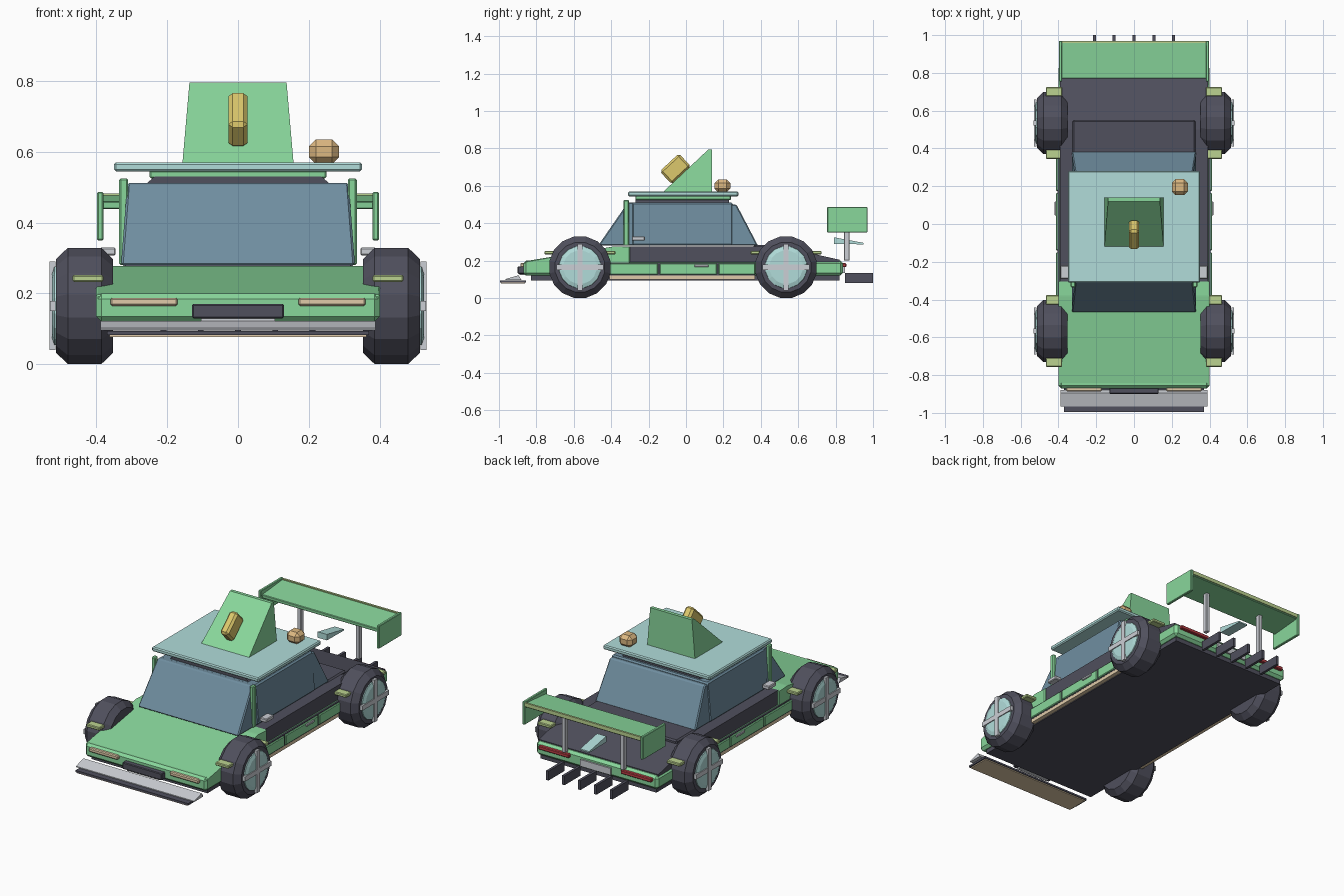
import bpy, bmesh
from math import radians, pi
from mathutils import Matrix, Vector

if "Cube" in bpy.data.objects:
    bpy.data.objects.remove(bpy.data.objects["Cube"])

COLS = dict(green=(.25, .68, .33), dark=(.08, .08, .11), teal=(.44, .72, .70), glass=(.16, .27, .35),
            tan=(.75, .6, .4), yellow=(.72, .58, .15), orange=(.72, .48, .22), grey=(.6, .62, .66),
            red=(.5, .05, .06), olive=(.5, .65, .28))
MATS = {}
for k, c in COLS.items():
    MATS[k] = bpy.data.materials.new(k)
    MATS[k].diffuse_color = (*c, 1)


def finish(name, bm, col, bevel=0):
    if bevel:
        bmesh.ops.bevel(bm, geom=bm.edges[:], offset=bevel, segments=1, affect='EDGES')
    bmesh.ops.recalc_face_normals(bm, faces=bm.faces[:])
    me = bpy.data.meshes.new(name)
    bm.to_mesh(me)
    bm.free()
    me.materials.append(MATS[col])
    ob = bpy.data.objects.new(name, me)
    bpy.context.collection.objects.link(ob)
    return ob


def box(name, x, y, z, col, bevel=0, tilt=0):
    """Box from (min, max) ranges, optionally tilted about x."""
    bm = bmesh.new()
    c = Vector([(r[0] + r[1]) / 2 for r in (x, y, z)])
    s = [r[1] - r[0] for r in (x, y, z)]
    bmesh.ops.create_cube(bm, size=1, matrix=Matrix.Diagonal((*s, 1)))
    if bevel:
        bmesh.ops.bevel(bm, geom=bm.edges[:], offset=bevel, segments=1, affect='EDGES')
    bmesh.ops.transform(bm, verts=bm.verts[:],
                        matrix=Matrix.Translation(c) @ Matrix.Rotation(radians(tilt), 4, 'X'))
    return finish(name, bm, col)


def pair(name, x, *args, **kw):
    """Left and right copies of a box."""
    box("right_" + name, x, *args, **kw)
    box("left_" + name, (-x[1], -x[0]), *args, **kw)


def prism(name, profile, half, col, bevel=0, top_half=None):
    """Side profile (y, z) extruded across x; width may taper with height."""
    zs = [p[1] for p in profile]
    lo, hi = min(zs), max(zs)
    th = half if top_half is None else top_half
    bm = bmesh.new()
    rows = []
    for s in (-1, 1):
        rows.append([bm.verts.new((s * (half + (th - half) * (z - lo) / (hi - lo)), y, z)) for y, z in profile])
        bm.faces.new(rows[-1])
    n = len(profile)
    for i in range(n):
        j = (i + 1) % n
        bm.faces.new((rows[0][i], rows[0][j], rows[1][j], rows[1][i]))
    return finish(name, bm, col, bevel)


def lathe(name, profile, center, side, col, seg=16):
    """Closed (x, radius) profile spun round the axle."""
    bm = bmesh.new()
    vs = [bm.verts.new((side * x, 0, r)) for x, r in profile]
    es = [bm.edges.new((vs[i], vs[i + 1])) for i in range(len(vs) - 1)]
    bmesh.ops.rotate(bm, verts=vs, cent=(0, 0, 0), matrix=Matrix.Rotation(pi / seg, 3, 'X'))
    bmesh.ops.spin(bm, geom=vs + es, cent=(0, 0, 0), axis=(1, 0, 0), angle=2 * pi, steps=seg, use_duplicate=False)
    bmesh.ops.remove_doubles(bm, verts=bm.verts[:], dist=1e-4)
    bmesh.ops.translate(bm, verts=bm.verts[:], vec=(0, *center))
    return finish(name, bm, col)


# Lower body, floor, hood and dark upper body
box("lower_body", (-.4, .4), (-.87, .84), (.12, .2), "green", .015)
box("floor", (-.38, .38), (-.83, .82), (.095, .125), "dark")
prism("hood", [(-.86, .17), (-.86, .197), (-.38, .277), (-.30, .277), (-.30, .17)], .4, "green", .005)
prism("dark_body", [(-.37, .19), (-.37, .262), (-.35, .277), (.5, .277), (.82, .205), (.82, .19)], .392, "dark")
box("engine_cover", (-.325, .325), (.36, .55), (.25, .285), "dark", .008)

# Cabin, glass and roof
prism("cabin", [(-.29, .28), (-.29, .51), (.25, .51), (.25, .28)], .335, "glass", .008, .315)
prism("cabin_top", [(-.27, .5), (-.27, .53), (.23, .53), (.23, .5)], .27, "dark", 0, .235)
prism("windshield", [(-.47, .28), (-.31, .512), (-.28, .512), (-.28, .28)], .33, "glass", .006, .312)
prism("rear_window", [(.24, .28), (.24, .5), (.27, .5), (.385, .28)], .33, "glass", .006, .312)
box("roof_base", (-.25, .25), (-.27, .24), (.525, .547), "green", .004)
box("roof", (-.35, .35), (-.31, .28), (.544, .57), "teal", .006)
pair("pillar", (.31, .335), (-.335, -.305), (.28, .525), "green", .005)
pair("mirror", (.345, .39), (-.29, -.22), (.307, .33), "grey", .004)

# Roof wedge with its stud and knob
prism("roof_wedge", [(-.125, .565), (.12, .795), (.14, .795), (.14, .565)], .157, "green", 0, .137)
box("yellow_stud", (-.027, .027), (-.127, .013), (.643, .738), "yellow", .012, tilt=43)
box("roof_knob", (.2, .285), (.153, .237), (.565, .635), "orange", .02)

# Front end
box("splitter", (-.37, .37), (-.995, -.855), (.083, .094), "dark")
box("splitter_lip", (-.362, .362), (-.99, -.86), (.077, .085), "tan")
prism("splitter_ramp", [(-.965, .097), (-.965, .102), (-.895, .122), (-.88, .097)], .388, "grey")
box("grille", (-.13, .13), (-.9, -.86), (.13, .17), "dark", .004)
box("front_plate", (-.105, .105), (-.89, -.86), (.122, .13), "grey")
pair("headlight", (.17, .36), (-.886, -.86), (.165, .188), "tan", .005)

# Rear end
pair("tail_light", (.17, .37), (.83, .857), (.165, .187), "red", .004)
box("rear_plate", (-.1, .1), (.83, .85), (.135, .175), "grey")
for i in range(5):
    x = (i - 2) * .105
    box(f"diffuser_fin_{i}", (x - .008, x + .008), (.85, 1.0), (.08, .135), "dark")
prism("tail_fin", [(.79, .29), (.79, .325), (.95, .295), (.95, .287)], .03, "teal")

# Rear wing
box("wing_blade", (-.385, .385), (.77, .965), (.446, .468), "green", .003, tilt=5)
box("wing_lip", (-.38, .38), (.958, .97), (.46, .482), "olive")
pair("wing_endplate", (.38, .397), (.755, .97), (.35, .486), "green", .003)
pair("wing_strut", (.18, .204), (.845, .875), (.2, .46), "grey", .003)

# Side panels: sill sections split by dark seams, with handle
for i, (a, b) in enumerate([(-.41, -.15), (-.14, .165), (.175, .37)]):
    pair(f"sill_{i}", (.39, .413), (a, b), (.125, .185), "green", .004)
pair("sill_seam", (.39, .405), (-.41, .37), (.12, .19), "dark")
pair("skirt", (.37, .404), (-.41, .37), (.1, .122), "tan")
pair("handle", (.40, .42), (.045, .12), (.165, .18), "grey", .003)

# Wheels
for end, y in (("front", -.567), ("rear", .535)):
    for tag, s in (("right", 1), ("left", -1)):
        n = f"{tag}_{end}"
        lathe(n + "_tyre", [(.353, 0), (.353, .135), (.385, .167), (.48, .167), (.513, .135), (.513, 0)],
              (y, .165), s, "dark")
        lathe(n + "_hub", [(.505, 0), (.505, .115), (.518, .112), (.525, .09), (.525, 0)], (y, .165), s, "teal")
    pair(end + "_spoke_upright", (.515, .531), (y - .014, y + .014), (.04, .29), "grey")
    pair(end + "_spoke_level", (.515, .530), (y - .125, y + .125), (.151, .179), "grey")
    for j, d in enumerate((-.165, .165)):
        pair(f"{end}_arch_block_{j}", (.38, .467), (y + d - .025, y + d + .025), (.233, .252), "olive", .004)

for m in bpy.data.materials:
    if m.users and not m.is_grease_pencil:
        m.use_nodes = True
        m.node_tree.nodes["Principled BSDF"].inputs["Base Color"].default_value = m.diffuse_color
